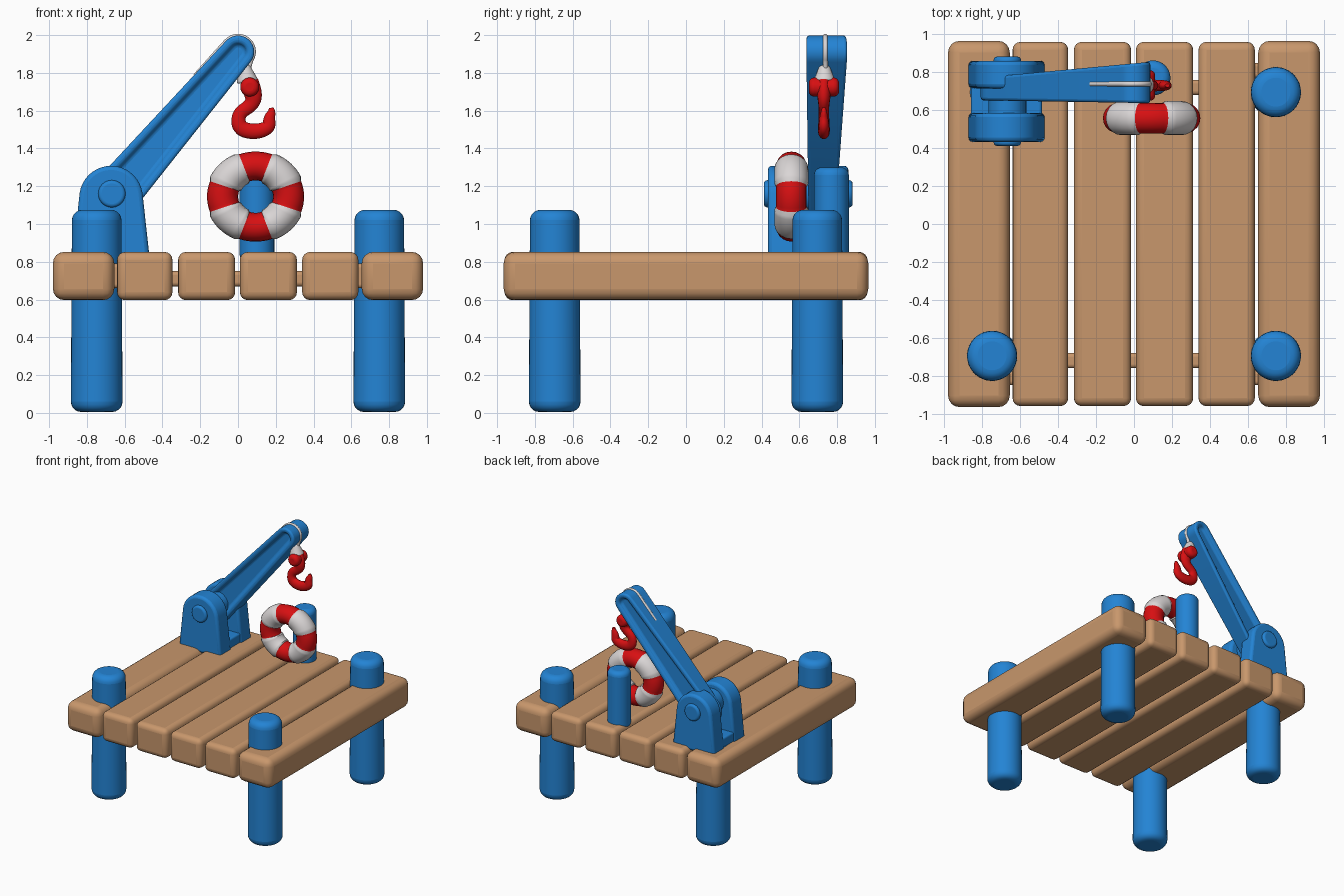
import bpy, bmesh, math
from mathutils import Vector, Matrix

if "Cube" in bpy.data.objects:
    bpy.data.objects.remove(bpy.data.objects["Cube"])


def material(name, rgb):
    m = bpy.data.materials.new(name)
    m.diffuse_color = (*rgb, 1)
    m.use_nodes = True
    m.node_tree.nodes["Principled BSDF"].inputs["Base Color"].default_value = m.diffuse_color
    return m


BLUE = material("blue paint", (0.017, 0.23, 0.66))
WOOD = material("tan wood", (0.58, 0.31, 0.15))
RED = material("red", (0.68, 0.005, 0.006))
WHITE = material("off white", (0.70, 0.67, 0.67))


def finish(name, bm, mat, bevel=0.0, segs=4):
    """Turn a bmesh into a smooth shaded, optionally bevelled object."""
    bmesh.ops.recalc_face_normals(bm, faces=bm.faces)
    me = bpy.data.meshes.new(name)
    bm.to_mesh(me)
    bm.free()
    ob = bpy.data.objects.new(name, me)
    bpy.context.collection.objects.link(ob)
    me.materials.append(mat)
    if bevel:
        b = ob.modifiers.new("bevel", "BEVEL")
        b.width, b.segments, b.limit_method = bevel, segs, "ANGLE"
        b.angle_limit = math.radians(35)
    bpy.ops.object.select_all(action="DESELECT")
    ob.select_set(True)
    bpy.context.view_layer.objects.active = ob
    bpy.ops.object.shade_smooth_by_angle(angle=math.radians(40))
    return ob


def box(name, lo, hi, mat, bevel):
    bm = bmesh.new()
    lo, hi = Vector(lo), Vector(hi)
    bmesh.ops.create_cube(bm, size=1, matrix=Matrix.Translation((lo + hi) / 2) @ Matrix.Diagonal((*(hi - lo), 1)))
    return finish(name, bm, mat, bevel)


def cylinder(name, a, b, r1, r2, mat, bevel):
    a, b = Vector(a), Vector(b)
    rot = (b - a).to_track_quat("Z", "Y").to_matrix().to_4x4()
    bm = bmesh.new()
    bmesh.ops.create_cone(bm, cap_ends=True, segments=40, radius1=r1, radius2=r2,
                          depth=(b - a).length, matrix=Matrix.Translation((a + b) / 2) @ rot)
    return finish(name, bm, mat, bevel, 5)


def arc(cx, cz, r, a0, a1, n):
    return [(cx + r * math.cos(math.radians(a0 + (a1 - a0) * i / n)),
             cz + r * math.sin(math.radians(a0 + (a1 - a0) * i / n))) for i in range(n + 1)]


def plate(name, pts, y0, y1, mat, bevel, recess=None):
    """Extrude an xz outline; y0 and y1 are functions of x. Optional recessed panels."""
    bm = bmesh.new()
    f = [bm.verts.new((x, y0(x), z)) for x, z in pts]
    k = [bm.verts.new((x, y1(x), z)) for x, z in pts]
    sides = [bm.faces.new(f), bm.faces.new(k[::-1])]
    n = len(pts)
    for i in range(n):
        j = (i + 1) % n
        bm.faces.new((f[i], k[i], k[j], f[j]))
    bmesh.ops.recalc_face_normals(bm, faces=bm.faces)
    if recess:
        for s in sides:
            bmesh.ops.inset_region(bm, faces=[s], thickness=recess[0], depth=0)
            bmesh.ops.inset_region(bm, faces=[s], thickness=0.012, depth=-recess[1])
    return finish(name, bm, mat, bevel, 3)


def tube(name, pts, radius, mat, origin_y, flat=1.0):
    """Smooth tube through (x, z, radius factor) points."""
    cu = bpy.data.curves.new(name, "CURVE")
    cu.dimensions = "3D"
    cu.bevel_depth, cu.bevel_resolution, cu.use_fill_caps = radius, 5, True
    sp = cu.splines.new("NURBS")
    sp.points.add(len(pts) - 1)
    for p, (x, z, r) in zip(sp.points, pts):
        p.co, p.radius = (x, 0, z, 1), r
    sp.order_u, sp.use_endpoint_u, sp.resolution_u = 3, True, 6
    ob = bpy.data.objects.new(name, cu)
    ob.location.y, ob.scale.y = origin_y, flat
    cu.materials.append(mat)
    bpy.context.collection.objects.link(ob)
    return ob


# deck planks, outer ones slightly longer and rounder
planks = [(-0.98, -0.655), (-0.64, -0.347), (-0.317, -0.015), (0.01, 0.312), (0.34, 0.637), (0.655, 0.98)]
for i, (x0, x1) in enumerate(planks):
    outer = i in (0, 5)
    ly = 0.965 if outer else 0.96
    box(f"deck_plank_{i + 1}", (x0, -ly, 0.597), (x1, ly, 0.852), WOOD, 0.06 if outer else 0.042)

# cross bars joining the planks
for s in (-1, 1):
    box("cross_bar", (-0.7, s * 0.72 - 0.04, 0.67), (0.7, s * 0.72 + 0.04, 0.75), WOOD, 0.02)
    for sx in (-1, 1):
        box("corner_joint", (sx * 0.65 - 0.06, s * 0.81 - 0.04, 0.66), (sx * 0.65 + 0.06, s * 0.81 + 0.04, 0.79), WOOD, 0.02)

# four mooring posts; the one under the crane stops at the deck
for sx in (-1, 1):
    for sy in (-1, 1):
        top = 0.87 if (sx < 0 and sy > 0) else 1.075
        cylinder("corner_post", (sx * 0.748, sy * 0.695, 0.005), (sx * 0.748, sy * 0.695, top), 0.137, 0.131, BLUE, 0.055)

# short post behind the life ring
cylinder("ring_post", (0.1, 0.77, 0.8), (0.1, 0.77, 1.3), 0.092, 0.092, BLUE, 0.04)

# crane base: two cheeks, floor and pivot pin
cheek = [(-0.875, 0.82), (-0.468, 0.82)] + arc(-0.672, 1.14, 0.168, 8, 172, 18)
for nm, a, b in (("front", 0.433, 0.585), ("back", 0.715, 0.86)):
    plate(f"crane_{nm}_cheek", cheek, lambda x: a, lambda x: b, BLUE, 0.022)
box("crane_base_floor", (-0.86, 0.5, 0.82), (-0.485, 0.8, 0.93), BLUE, 0.015)
cylinder("crane_pivot_pin", (-0.668, 0.412, 1.16), (-0.668, 0.882, 1.16), 0.072, 0.072, BLUE, 0.018)
cylinder("crane_pivot_hub", (-0.668, 0.56, 1.16), (-0.668, 0.73, 1.16), 0.1, 0.1, BLUE, 0.01)

# crane arm, widening toward the tip, with recessed side panels
A, T, RA, RT = (-0.68, 1.12), (0.0, 1.912), 0.128, 0.086
ang = math.degrees(math.atan2(T[1] - A[1], T[0] - A[0]))
arm = arc(*T, RT, ang - 90, ang + 90, 14) + arc(*A, RA, ang + 90, ang + 270, 14)
t = lambda x: (x + 0.8) / 0.9
plate("crane_arm", arm, lambda x: 0.652 - 0.015 * t(x), lambda x: 0.772 + 0.084 * t(x), BLUE, 0.014, (0.038, 0.03))

# rope over the arm tip, rope knot
d = Vector((math.cos(math.radians(ang)), math.sin(math.radians(ang))))
start = arc(*T, RT - 0.003, ang + 90, ang + 90, 1)[0]
path = [(start[0] - d.x * s, start[1] - d.y * s + 0.008 * s / 0.25, 1) for s in (0.25, 0.17, 0.08)]
path += [(x, z, 1) for x, z in arc(*T, RT - 0.003, ang + 90, -40, 9)] + [(0.05, 1.79, 1)]
tube("hoist_rope", path, 0.013, WHITE, 0.738)
cylinder("rope_knot", (0.05, 0.733, 1.75), (0.035, 0.733, 1.84), 0.06, 0.026, WHITE, 0.015)

# hook
cylinder("hook_block", (0.062, 0.65, 1.725), (0.062, 0.81, 1.725), 0.05, 0.05, RED, 0.028)
tube("hook", [(0.06, 1.75, 1.2), (0.085, 1.69, 1.2), (0.075, 1.63, 0.9), (0.0, 1.585, 0.85), (0.005, 1.505, 1.0),
              (0.09, 1.485, 1.0), (0.165, 1.51, 0.9), (0.165, 1.56, 0.75), (0.18, 1.595, 0.5), (0.176, 1.615, 0.3)],
     0.042, RED, 0.73, 0.75)

# life ring: red with four thicker white bands on the diagonals
bm = bmesh.new()
N, M, R = 72, 20, 0.168
off = lambda deg: abs((deg - 45 + 45) % 90 - 45)
rings = []
for i in range(N):
    deg = i * 360 / N
    r = 0.088 if off(deg) < 21 else 0.079
    c, s = math.cos(math.radians(deg)), math.sin(math.radians(deg))
    ring = []
    for j in range(M):
        p = 2 * math.pi * j / M
        rr = R + r * math.cos(p)
        ring.append(bm.verts.new((0.093 + rr * c * 1.04, 0.558 + r * 1.02 * math.sin(p), 1.145 + rr * s * 0.965)))
    rings.append(ring)
for i in range(N):
    white = off((i + 0.5) * 360 / N) < 24
    a, b = rings[i], rings[(i + 1) % N]
    for j in range(M):
        k = (j + 1) % M
        bm.faces.new((a[j], b[j], b[k], a[k])).material_index = int(white)
finish("life_ring", bm, RED).data.materials.append(WHITE)
